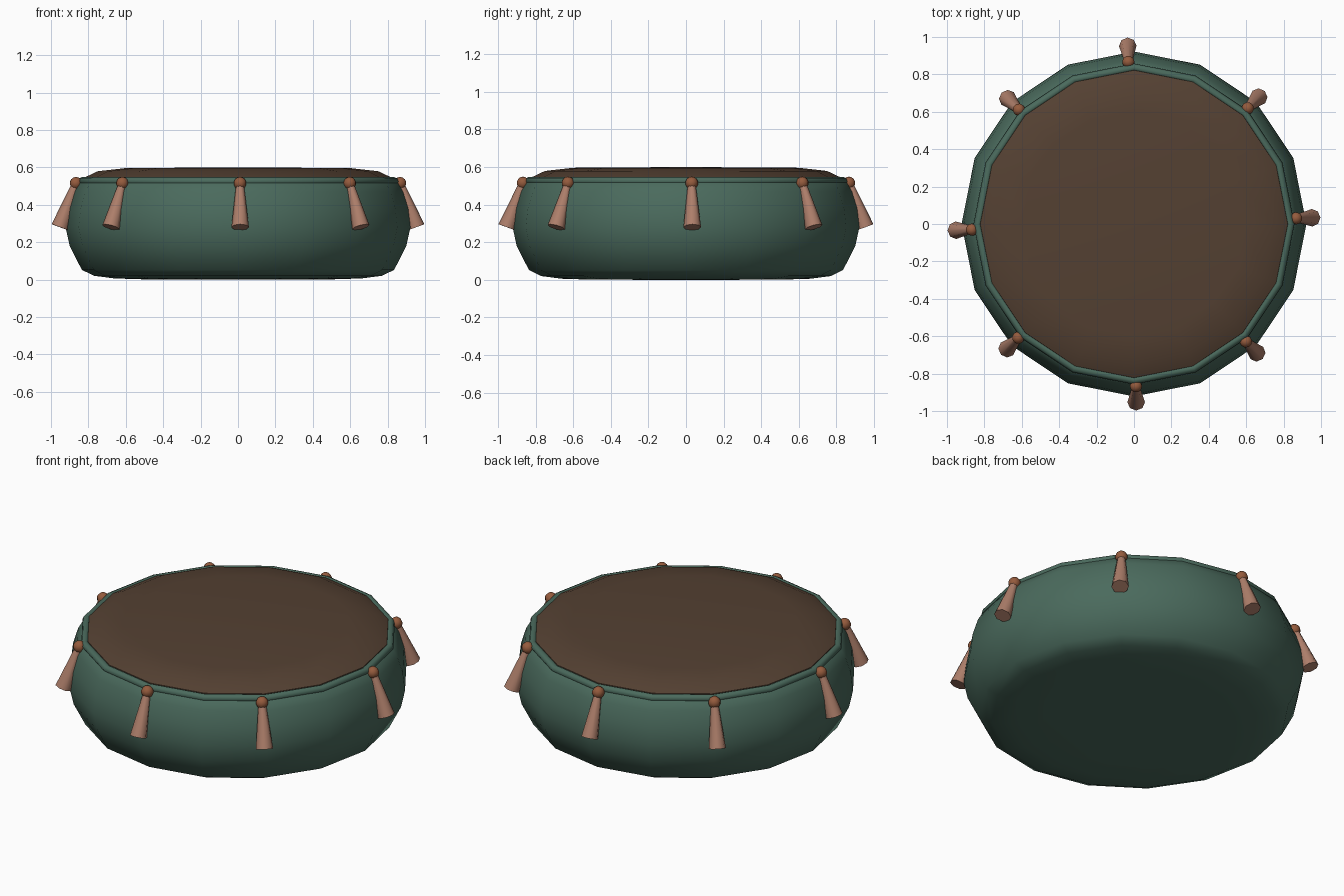
import bpy, bmesh, math
from mathutils import Vector, Matrix

if "Cube" in bpy.data.objects:
    bpy.data.objects.remove(bpy.data.objects["Cube"], do_unlink=True)

SIDES = 16


def material(name, rgb):
    m = bpy.data.materials.new(name)
    m.use_nodes = True
    colour = (*rgb, 1)
    m.diffuse_color = colour
    m.node_tree.nodes["Principled BSDF"].inputs["Base Color"].default_value = colour
    return m


def finish(name, bm, mat, angle=50):
    bmesh.ops.recalc_face_normals(bm, faces=bm.faces)
    mesh = bpy.data.meshes.new(name)
    bm.to_mesh(mesh)
    bm.free()
    mesh.materials.append(mat)
    ob = bpy.data.objects.new(name, mesh)
    bpy.context.collection.objects.link(ob)
    bpy.ops.object.select_all(action='DESELECT')
    ob.select_set(True)
    bpy.context.view_layer.objects.active = ob
    bpy.ops.object.shade_smooth_by_angle(angle=math.radians(angle))
    return ob


def lathe(name, profile, mat, closed=False):
    """Spin an (radius, height) profile around the z axis."""
    bm = bmesh.new()
    verts = [bm.verts.new((r, 0, z)) for r, z in profile]
    pairs = list(zip(verts, verts[1:]))
    if closed:
        pairs.append((verts[-1], verts[0]))
    edges = [bm.edges.new(p) for p in pairs]
    bmesh.ops.spin(bm, geom=verts + edges, cent=(0, 0, 0), axis=(0, 0, 1),
                   angle=math.tau, steps=SIDES)
    bmesh.ops.remove_doubles(bm, verts=bm.verts, dist=0.0005)
    return finish(name, bm, mat)


green = material("green fabric", (0.069, 0.145, 0.109))
brown = material("brown seat fabric", (0.089, 0.052, 0.032))
tan = material("tan tassel thread", (0.42, 0.21, 0.145))
copper = material("copper knot", (0.30, 0.105, 0.047))

# Rounded cushion body
lathe("cushion_body", [(0, 0), (0.5, 0.001), (0.66, 0.006), (0.77, 0.02), (0.835, 0.052),
                       (0.90, 0.18), (0.922, 0.28), (0.91, 0.38), (0.882, 0.47),
                       (0.85, 0.525), (0.81, 0.54), (0, 0.54)], green)

# Brown seat panel with a soft edge
lathe("seat_panel", [(0, 0.52), (0.825, 0.52), (0.822, 0.545), (0.75, 0.579),
                     (0.60, 0.596), (0, 0.6)], brown)

# Piping around the seat panel
lathe("seat_piping", [(0.836 + 0.022 * math.cos(a), 0.525 + 0.022 * math.sin(a))
                      for a in (i * math.tau / 8 for i in range(8))], green, closed=True)

# Eight tassels, each a knot and a flared skirt leaning outward
ANGLES = [2, 45.5, 92, 135.2, 182, 224.5, 270.7, 313.6]
for i, degrees in enumerate(ANGLES, 1):
    turn = Matrix.Rotation(math.radians(degrees), 4, 'Z')
    top, bottom = Vector((0.867, 0, 0.515)), Vector((0.953, 0, 0.28))
    axis = top - bottom

    bm = bmesh.new()
    bmesh.ops.create_uvsphere(bm, u_segments=10, v_segments=7, radius=0.034,
                              matrix=turn @ Matrix.Translation(top))
    finish(f"tassel_knot_{i}", bm, copper, 60)

    place = Matrix.Translation((top + bottom) / 2) @ axis.to_track_quat('Z', 'Y').to_matrix().to_4x4()
    bm = bmesh.new()
    bmesh.ops.create_cone(bm, cap_ends=True, segments=8, radius1=0.047, radius2=0.02,
                          depth=axis.length, matrix=turn @ place)
    finish(f"tassel_skirt_{i}", bm, tan)
